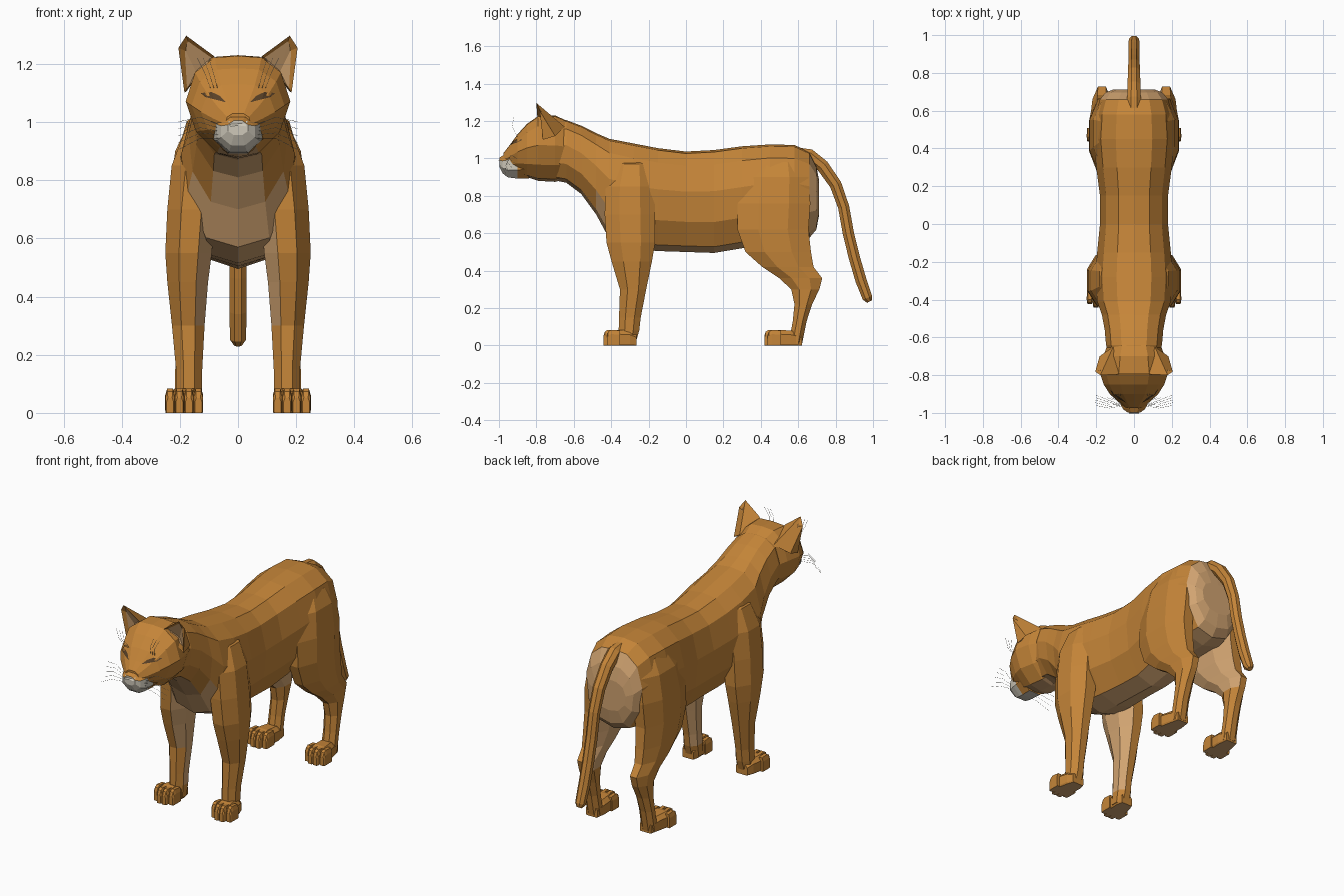
import bpy, bmesh, math
from mathutils import Vector as V
from mathutils.bvhtree import BVHTree

if "Cube" in bpy.data.objects:
    bpy.data.objects.remove(bpy.data.objects["Cube"])

# colours
COLOURS = [("tawny_fur", (0.56, 0.235, 0.04)), ("cream_fur", (0.64, 0.37, 0.165)),
           ("muzzle_white", (0.62, 0.58, 0.49)), ("dark_brown", (0.10, 0.052, 0.02))]
MATS = []
for n, c in COLOURS:
    m = bpy.data.materials.new(n)
    m.diffuse_color = (*c, 1)
    m.use_nodes = True
    m.node_tree.nodes["Principled BSDF"].inputs["Base Color"].default_value = m.diffuse_color
    MATS.append(m)
FUR, CREAM, WHITE, DARK = range(4)

X, Y, Z = V((1, 0, 0)), V((0, 1, 0)), V((0, 0, 1))
k = 1 / math.cos(math.pi / 8)
OCT = [(k * math.cos((i + .5) * math.pi / 4), k * math.sin((i + .5) * math.pi / 4)) for i in range(8)]
FOOT = [(1, -.8), (1, .45), (.6, 1), (-.6, 1), (-1, .45), (-1, -.8), (-.9, -1), (.9, -1)]


def both_sides(half):
    return half + [(-a, b) for a, b in reversed(half[1:-1])]


TORSO = both_sides([(0, 1), (.45, .96), (.82, .72), (1, .2), (.92, -.4), (.55, -.88), (0, -1)])
SKULL = both_sides([(0, 1), (.45, .97), (.82, .68), (1, .1), (.80, -.5), (.40, -.92), (0, -1)])


def finish(name, bm, rule):
    bmesh.ops.recalc_face_normals(bm, faces=bm.faces)
    bm.normal_update()
    for f in bm.faces:
        f.material_index = rule(f.calc_center_median(), f.normal) if rule else f.material_index
    me = bpy.data.meshes.new(name)
    bm.to_mesh(me)
    bm.free()
    for m in MATS:
        me.materials.append(m)
    ob = bpy.data.objects.new(name, me)
    bpy.context.collection.objects.link(ob)
    return ob


def ring(c, u, v, shape):
    return [V(c) + u * a + v * b for a, b in shape]


def loft(name, rings, rule=lambda c, n: FUR):
    bm = bmesh.new()
    rs = [[bm.verts.new(p) for p in r] for r in rings]
    for a, b in zip(rs, rs[1:]):
        for i in range(len(a)):
            j = (i + 1) % len(a)
            bm.faces.new((a[i], a[j], b[j], b[i]))
    bm.faces.new(rs[0])
    bm.faces.new(rs[-1])
    return finish(name, bm, rule)


def along_y(name, rows, shape, rule):
    # rows: y, bottom, top, half width
    return loft(name, [ring((0, y, (b + t) / 2), X * w, Z * ((t - b) / 2), shape)
                       for y, b, t, w in rows], rule)


# torso and neck: pale throat, chest, belly and rump
def torso_rule(c, n):
    chest = n.y < -.2 and n.z < .1 and abs(c.x) < (.15 if c.z < .76 else .1) and -.66 < c.y < -.3
    rump = n.y > .5 and c.z < 1.0 and c.y > .6
    return CREAM if chest or rump or n.z < -.75 else FUR


along_y("torso", [(-.74, .89, 1.20, .12), (-.64, .87, 1.205, .148), (-.56, .81, 1.175, .155),
                  (-.48, .70, 1.135, .17), (-.41, .57, 1.105, .195), (-.28, .515, 1.08, .205),
                  (-.15, .505, 1.055, .195), (0, .50, 1.037, .18), (.15, .495, 1.045, .18),
                  (.30, .52, 1.065, .20), (.45, .56, 1.075, .215), (.58, .56, 1.072, .205),
                  (.66, .575, 1.035, .18), (.697, .62, .96, .15), (.712, .70, .88, .11)],
        TORSO, torso_rule)

# head and muzzle
head = along_y("head", [(-.60, .90, 1.185, .125), (-.70, .875, 1.23, .163), (-.79, .88, 1.227, .18),
                        (-.85, .90, 1.185, .16), (-.90, .92, 1.13, .128), (-.94, .935, 1.075, .085),
                        (-.975, .95, 1.03, .045)], SKULL, lambda c, n: CREAM if n.z < -.85 else FUR)
muzzle = along_y("muzzle", [(-.84, .892, 1.06, .09), (-.90, .893, 1.05, .082), (-.925, .895, 1.043, .079),
                            (-.955, .90, 1.03, .072), (-.98, .92, 1.015, .058), (-.997, .955, 1.005, .035)],
                 OCT, lambda c, n: WHITE if c.z < .985 and (c.y < -.9 or n.z < -.85) else FUR)

# face details: thin plates laid on the face
TREES = [BVHTree.FromPolygons([v.co for v in o.data.vertices],
                              [tuple(p.vertices) for p in o.data.polygons]) for o in (head, muzzle)]


def on_face(x, z, off):
    hits = [t.ray_cast(V((x, -2, z)), Y)[0] for t in TREES]
    ys = [h.y for h in hits if h]
    return V((x, (min(ys) if ys else -.9) - off, z))


def plate(name, pts, col, off=.005):
    bm = bmesh.new()
    cx, cz = (sum(p[i] for p in pts) / len(pts) for i in (0, 1))
    mid = bm.verts.new(on_face(cx, cz, off))
    vs = [bm.verts.new(on_face(x, z, off)) for x, z in pts]
    for i, a in enumerate(vs):
        bm.faces.new((mid, a, vs[(i + 1) % len(vs)]))
    finish(name, bm, lambda c, n: col)


plate("nose", [(-.034, 1.003), (.034, 1.003), (.026, .985), (0, .968), (-.026, .985)], WHITE)

for s, side in ((1, "left"), (-1, "right")):
    plate("eye_" + side, [(s * x, z) for x, z in
          [(.042, 1.068), (.062, 1.09), (.09, 1.103), (.128, 1.10), (.112, 1.086), (.08, 1.078)]], DARK)

    # ears: a shell with a hollow opening, pale inside a furry rim
    bm = bmesh.new()
    tip, tip2, inner, outer, back, rear, deep = [bm.verts.new((s * x, y, z)) for x, y, z in [
        (.178, -.80, 1.297), (.205, -.782, 1.255), (.08, -.795, 1.225), (.184, -.765, 1.10),
        (.11, -.65, 1.17), (.182, -.70, 1.12), (.145, -.745, 1.175)]]
    opening = [bm.faces.new(f) for f in [(inner, tip, deep), (tip, tip2, deep),
                                         (tip2, outer, deep), (outer, inner, deep)]]
    for f in [(tip, inner, back), (tip, back, rear, tip2), (tip2, rear, outer), (inner, outer, rear, back)]:
        bm.faces.new(f)
    bmesh.ops.recalc_face_normals(bm, faces=bm.faces)
    bmesh.ops.inset_region(bm, faces=opening, thickness=.024, use_boundary=True)
    for f in opening:
        f.material_index = CREAM
    finish("ear_" + side, bm, None)

    # legs: horizontal rings of z, centre x, half width, centre y, half depth
    front = [(.01, .17, .045, -.315, .045), (.08, .168, .045, -.305, .055), (.15, .168, .045, -.30, .058),
             (.30, .171, .056, -.283, .070), (.45, .173, .070, -.29, .108), (.55, .170, .080, -.295, .13),
             (.70, .160, .083, -.30, .135), (.85, .145, .083, -.30, .13), (.97, .115, .068, -.29, .10),
             (1.02, .07, .04, -.28, .07)]
    hind = [(.01, .175, .042, .585, .036), (.13, .175, .041, .608, .037), (.22, .172, .043, .627, .047),
            (.30, .170, .046, .638, .075), (.36, .170, .050, .613, .115), (.42, .170, .057, .545, .137),
            (.50, .168, .066, .493, .175), (.62, .165, .073, .465, .19), (.76, .155, .080, .47, .195),
            (.90, .136, .080, .48, .175), (.98, .110, .068, .49, .13), (1.02, .07, .04, .5, .09)]

    # pale inner faces, except the front edge of the lower foreleg
    for leg, rows, low, dy in (("front", front, .1, 0), ("hind", hind, .3, .86)):
        loft(f"{leg}_leg_{side}", [ring((s * cx, cy, z), X * rx, Y * ry, OCT)
                                   for z, cx, rx, cy, ry in rows],
             lambda c, n: CREAM if n.x * s < -.6 and c.z > low
             and (n.y > -.25 or c.z > .36 or leg == "hind") else FUR)

        # paw and four toes with pale soles
        def pad_rule(c, n):
            return CREAM if n.z < -.9 else FUR
        heel = -.265 if leg == "front" else -.24
        loft(f"{leg}_paw_{side}", [ring((s * px, y + dy, r), X * w, Z * r, FOOT) for y, px, w, r in
             [(heel, .173, .036, .03), (-.30, .176, .048, .04), (-.37, .184, .055, .042),
              (-.412, .185, .052, .037)]], pad_rule)
        for i, back_by in enumerate((.018, 0, 0, .018)):
            tx = s * (.185 + (i - 1.5) * .0325)
            loft(f"{leg}_toe_{side}_{i + 1}", [ring((tx, y + dy + back_by, r), X * w, Z * r, FOOT)
                 for y, w, r in [(-.37, .0162, .04), (-.418, .0165, .042), (-.434, .0155, .037),
                                 (-.441, .012, .026)]], pad_rule)

    # whiskers
    cu = bpy.data.curves.new("whiskers_" + side, "CURVE")
    cu.dimensions = "3D"
    cu.bevel_depth, cu.bevel_resolution = .0007, 0
    cu.materials.append(MATS[WHITE])
    lines = [((.05, -.96, .945 + .01 * i), (.13, -.975 + .01 * i, .945 + .018 * i),
              (.205, -.96 + .014 * i, .905 + .024 * i)) for i in range(5)]
    lines += [((.07 + .012 * i, -.90, 1.115), (.085 + .015 * i, -.93, 1.17),
               (.10 + .02 * i, -.92, 1.22)) for i in range(3)]
    for line in lines:
        sp = cu.splines.new("POLY")
        sp.points.add(2)
        for p, (x, y, z) in zip(sp.points, line):
            p.co = (s * x, y, z, 1)
    bpy.context.collection.objects.link(bpy.data.objects.new("whiskers_" + side, cu))

# tail
path = [V((0, y, z)) for y, z in [(.58, 1.025), (.66, 1.015), (.73, .96), (.80, .86), (.843, .74),
                                  (.868, .60), (.90, .47), (.935, .35), (.970, .255), (.981, .235)]]
radii = [.035, .036, .034, .032, .03, .03, .03, .03, .027, .014]
rings = []
for i, p in enumerate(path):
    t = (path[min(i + 1, len(path) - 1)] - path[max(i - 1, 0)]).normalized()
    rings.append(ring(p, X * radii[i], t.cross(X) * radii[i], OCT))
loft("tail", rings)
